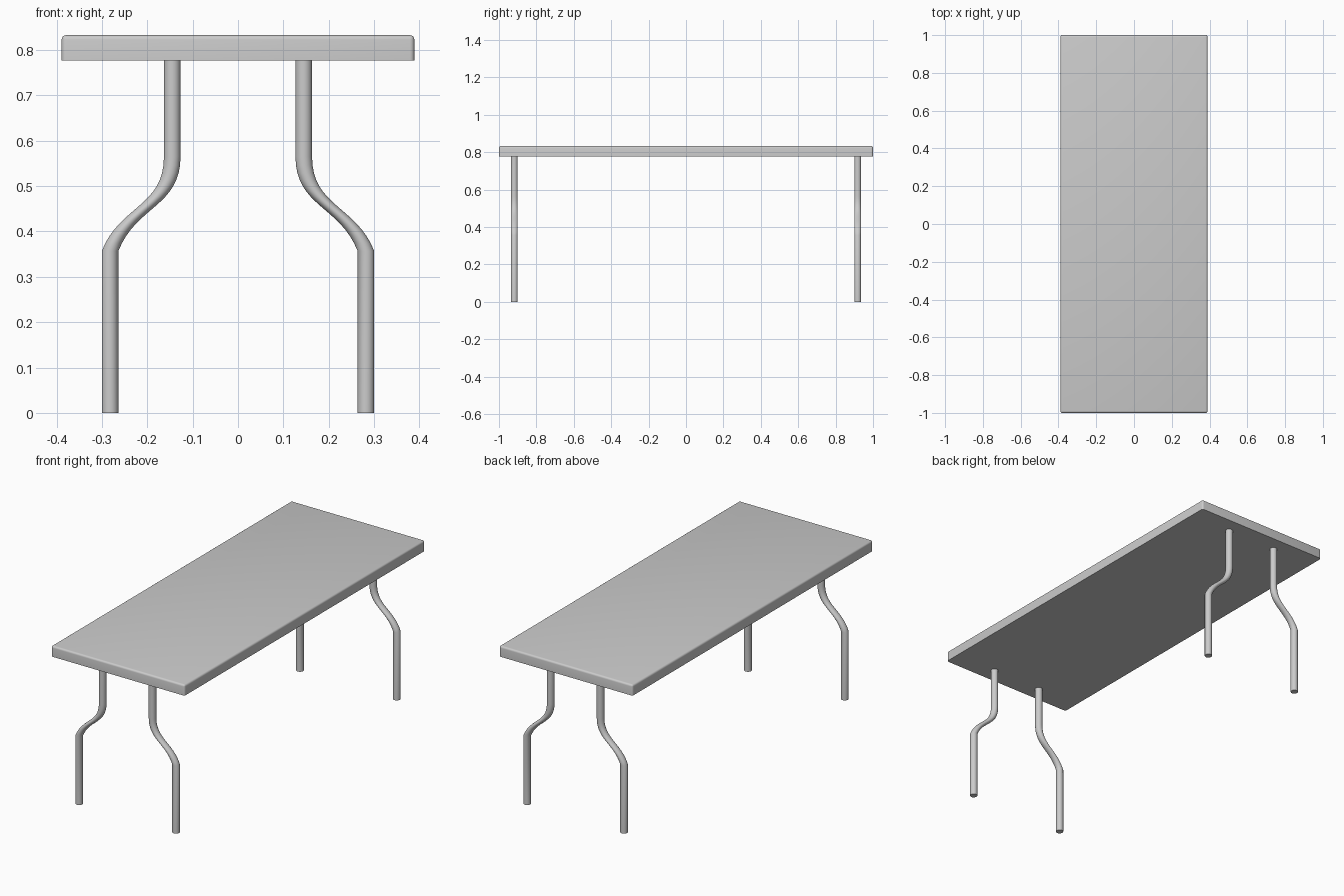
import bpy, bmesh, math
from mathutils import Vector
from mathutils.geometry import interpolate_bezier

if "Cube" in bpy.data.objects:
    bpy.data.objects.remove(bpy.data.objects["Cube"])


def add_object(name, bm):
    bmesh.ops.recalc_face_normals(bm, faces=bm.faces[:])
    mesh = bpy.data.meshes.new(name)
    bm.to_mesh(mesh)
    bm.free()
    obj = bpy.data.objects.new(name, mesh)
    bpy.context.collection.objects.link(obj)
    bpy.ops.object.select_all(action='DESELECT')
    obj.select_set(True)
    bpy.context.view_layer.objects.active = obj
    bpy.ops.object.shade_smooth_by_angle(angle=math.radians(35))
    return obj


# Tabletop: slab with rounded top and corner edges, sharp underside rim
Z0, Z1 = 0.777, 0.833
bm = bmesh.new()
bmesh.ops.create_cube(bm, size=1)
for v in bm.verts:
    v.co = (v.co.x * 0.778, v.co.y * 2.0, (Z0 + Z1) / 2 + v.co.z * (Z1 - Z0))
rounded = [e for e in bm.edges if max(v.co.z for v in e.verts) > Z0 + 0.01]
bmesh.ops.bevel(bm, geom=rounded, offset=0.01, segments=4, profile=0.5,
                affect='EDGES', clamp_overlap=True)
add_object("tabletop", bm)

# Leg path (x outward, z up): straight foot, S-bend, straight top
RADIUS, SIDES, LEG_Y = 0.0183, 24, 0.918
bend = interpolate_bezier(Vector((0.282, 0, 0.357)), Vector((0.243, 0, 0.457)),
                          Vector((0.145, 0, 0.455)), Vector((0.145, 0, 0.565)), 17)
path = [Vector((0.282, 0, 0))] + list(bend) + [Vector((0.145, 0, Z0 + 0.001))]


# Legs: level circles lofted along the path, so the bend looks thinner
def make_leg(name, sx, sy):
    bm = bmesh.new()
    rings = []
    for p in path:
        rings.append([bm.verts.new((sx * p.x + RADIUS * math.cos(a),
                                    sy * LEG_Y + RADIUS * math.sin(a), p.z))
                      for a in (2 * math.pi * i / SIDES for i in range(SIDES))])
    for lo, hi in zip(rings, rings[1:]):
        for i in range(SIDES):
            j = (i + 1) % SIDES
            bm.faces.new((lo[i], lo[j], hi[j], hi[i]))
    bm.faces.new(rings[0])
    bm.faces.new(rings[-1])
    add_object(name, bm)


for sy, end in ((-1, "front"), (1, "back")):
    for sx, side in ((-1, "left"), (1, "right")):
        make_leg(f"{end}_{side}_leg", sx, sy)
